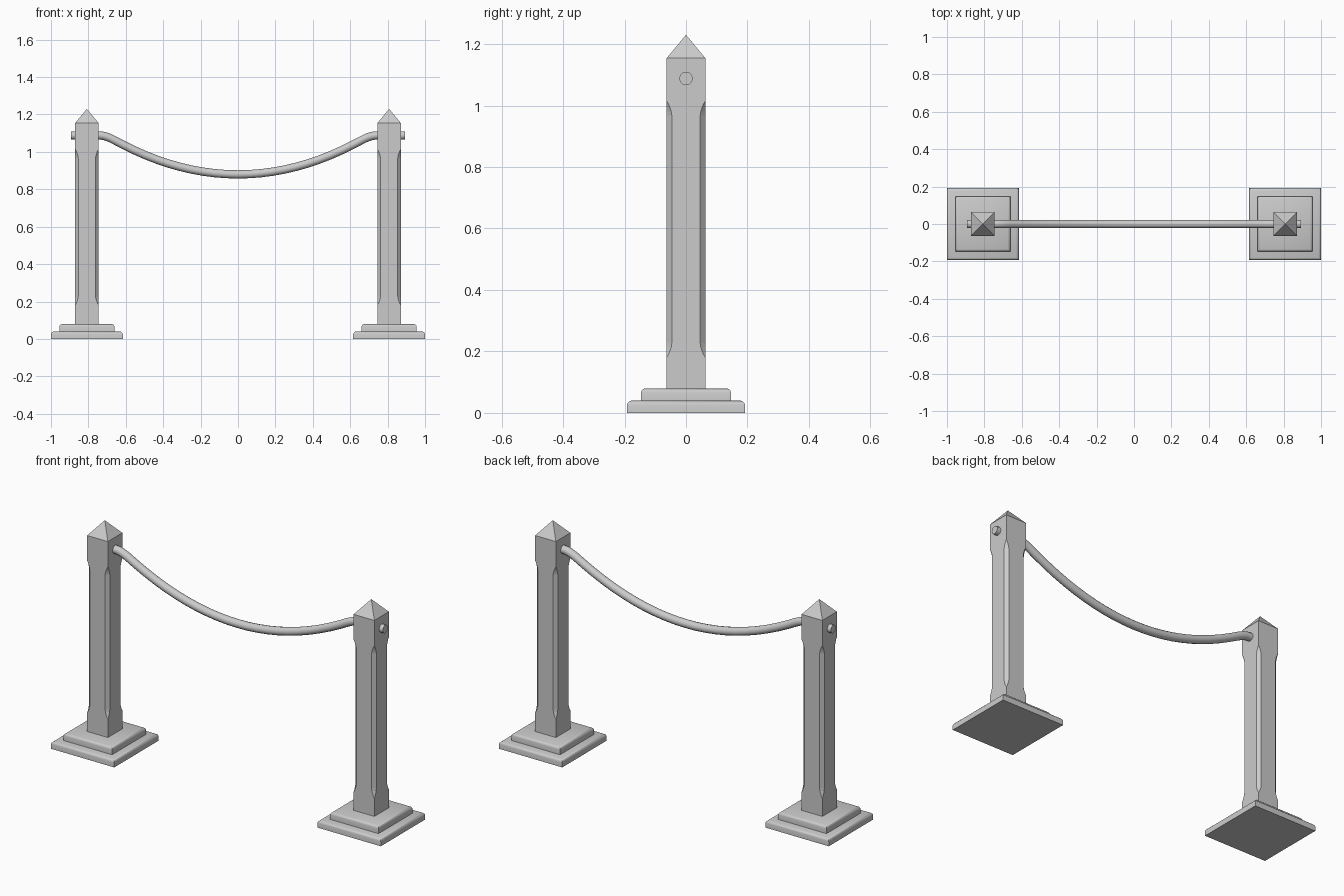
import bpy, bmesh

if "Cube" in bpy.data.objects:
    bpy.data.objects.remove(bpy.data.objects["Cube"])

POST_X = 0.808
HALF = 0.063


def finish(name, bm):
    bmesh.ops.remove_doubles(bm, verts=bm.verts, dist=1e-5)
    bmesh.ops.recalc_face_normals(bm, faces=bm.faces)
    me = bpy.data.meshes.new(name)
    bm.to_mesh(me)
    bm.free()
    ob = bpy.data.objects.new(name, me)
    bpy.context.collection.objects.link(ob)
    return ob


def smooth(ob, angle):
    bpy.ops.object.select_all(action='DESELECT')
    ob.select_set(True)
    bpy.context.view_layer.objects.active = ob
    bpy.ops.object.shade_smooth_by_angle(angle=angle)


def loft(name, rings):
    """Skin a stack of equal-sized rings and cap both ends."""
    bm = bmesh.new()
    loops = [[bm.verts.new(p) for p in r] for r in rings]
    n = len(loops[0])
    for a, b in zip(loops, loops[1:]):
        for i in range(n):
            j = (i + 1) % n
            bm.faces.new((a[i], a[j], b[j], b[i]))
    bm.faces.new(loops[0][::-1])
    bm.faces.new(loops[-1])
    return finish(name, bm)


def square(x, h, z):
    return [(x - h, -h, z), (x + h, -h, z), (x + h, h, z), (x - h, h, z)]


def chamfered(x, h, c, z):
    d = h - c
    pts = [(d, -h), (h, -d), (h, d), (d, h), (-d, h), (-h, d), (-h, -d), (-d, -h)]
    return [(x + px, py, z) for px, py in pts]


# chamfer depth along the post, with curved stops at both ends
stop = [(0.0, 0.0), (0.010, 0.006), (0.022, 0.011), (0.035, 0.015), (0.048, 0.017)]
shaft = [(0.08, 0.0)] + [(0.18 + dz, c) for dz, c in stop]
shaft += [(1.015 - dz, c) for dz, c in reversed(stop)] + [(1.154, 0.0)]

for side, s in (("left", -1), ("right", 1)):
    x = s * POST_X
    # stepped base with rounded top edges
    for tier, h, z in (("lower", 0.192, 0.0), ("upper", 0.147, 0.04)):
        prof = [(h, z), (h, z + 0.026), (h - 0.002, z + 0.032),
                (h - 0.007, z + 0.037), (h - 0.014, z + 0.04)]
        ob = loft(f"{side}_{tier}_base", [square(x, ph, pz) for ph, pz in prof])
        smooth(ob, 0.6)

    # post shaft with stopped chamfers
    loft(f"{side}_post", [chamfered(x, HALF, c, z) for z, c in shaft])

    # pyramid cap
    bm = bmesh.new()
    foot = [bm.verts.new(p) for p in square(x, HALF, 1.154)]
    tip = bm.verts.new((x, 0, 1.23))
    bm.faces.new(foot[::-1])
    for i in range(4):
        bm.faces.new((foot[i], foot[(i + 1) % 4], tip))
    finish(f"{side}_post_cap", bm)

# hanging rope running through both posts: (left handle, point, right handle)
half = [
    ((0.207, 0.826), (0.62, 1.041), (0.665, 1.064)),
    ((0.70, 1.088), (0.745, 1.088), (0.78, 1.088)),
    ((0.85, 1.088), (0.893, 1.088), (0.90, 1.088)),
]
flip = lambda p: (-p[0], p[1])
path = [tuple(flip(p) for p in reversed(k)) for k in reversed(half)] + half

cu = bpy.data.curves.new("rope", 'CURVE')
cu.dimensions = '3D'
cu.bevel_depth = 0.022
cu.bevel_resolution = 4
cu.resolution_u = 20
cu.use_fill_caps = True
sp = cu.splines.new('BEZIER')
sp.bezier_points.add(len(path) - 1)
for bp, (l, p, r) in zip(sp.bezier_points, path):
    bp.handle_left_type = bp.handle_right_type = 'FREE'
    bp.handle_left, bp.co, bp.handle_right = [(q[0], 0, q[1]) for q in (l, p, r)]
rope = bpy.data.objects.new("rope", cu)
bpy.context.collection.objects.link(rope)
bpy.ops.object.select_all(action='DESELECT')
rope.select_set(True)
bpy.context.view_layer.objects.active = rope
bpy.ops.object.convert(target='MESH')
smooth(bpy.context.view_layer.objects.active, 0.7)
